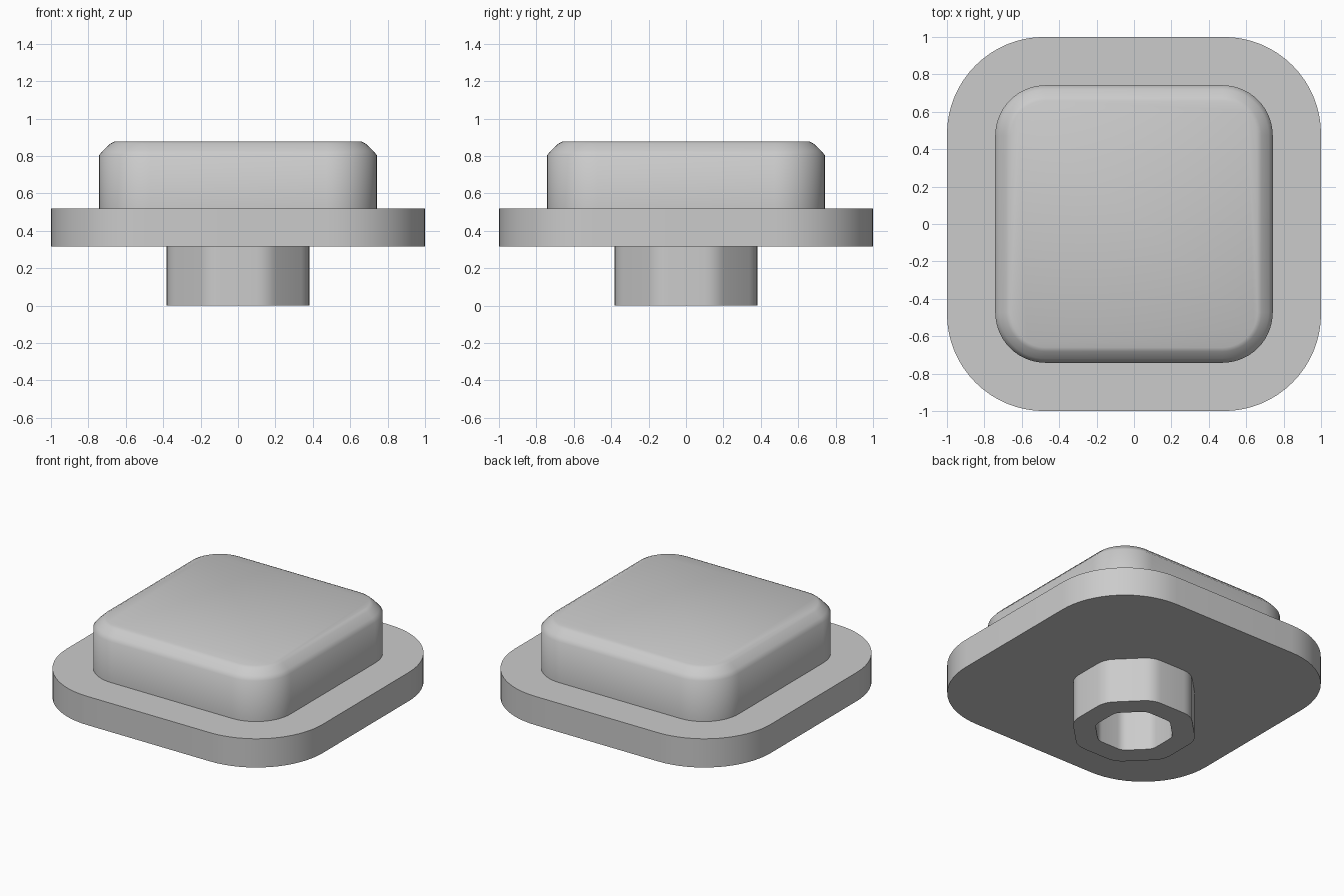
import bpy, bmesh, math

if "Cube" in bpy.data.objects:
    bpy.data.objects.remove(bpy.data.objects["Cube"])

grey = bpy.data.materials.new("plain grey")
grey.diffuse_color = (0.6, 0.6, 0.6, 1)
grey.use_nodes = True
grey.node_tree.nodes["Principled BSDF"].inputs["Base Color"].default_value = grey.diffuse_color


def rounded_ngon(n, apothem, radius, seg):
    """Outline of a regular n-gon with flats facing the axes and arced corners."""
    pts = []
    step = 2 * math.pi / n
    core = (apothem - radius) / math.cos(step / 2)
    for i in range(n):
        mid = (i + 0.5) * step
        for k in range(seg + 1):
            a = mid + step * (k / seg - 0.5)
            pts.append((core * math.cos(mid) + radius * math.cos(a),
                        core * math.sin(mid) + radius * math.sin(a)))
    return pts


def loft(name, rings, n, seg, closed=False, angle=35):
    """Skin rings of (apothem, corner radius, z); cap the ends or close the loop."""
    bm = bmesh.new()
    loops = [[bm.verts.new((x, y, z)) for x, y in rounded_ngon(n, a, r, seg)]
             for a, r, z in rings]
    pairs = list(zip(loops, loops[1:]))
    if closed:
        pairs.append((loops[-1], loops[0]))
    else:
        bm.faces.new(loops[0][::-1])
        bm.faces.new(loops[-1])
    for lo, hi in pairs:
        for i in range(len(lo)):
            j = (i + 1) % len(lo)
            bm.faces.new((lo[i], lo[j], hi[j], hi[i]))
    bmesh.ops.recalc_face_normals(bm, faces=bm.faces)
    mesh = bpy.data.meshes.new(name)
    bm.to_mesh(mesh)
    bm.free()
    mesh.materials.append(grey)
    obj = bpy.data.objects.new(name, mesh)
    bpy.context.collection.objects.link(obj)
    bpy.ops.object.select_all(action='DESELECT')
    obj.select_set(True)
    bpy.context.view_layer.objects.active = obj
    bpy.ops.object.shade_smooth_by_angle(angle=math.radians(angle))
    return obj


# Wide flange with large rounded corners
loft("flange", [(1.0, 0.52, 0.315), (1.0, 0.52, 0.518)], 4, 16)

# Raised cap with a softened top edge
loft("cap", [(0.742, 0.27, 0.518), (0.742, 0.27, 0.805), (0.72, 0.248, 0.83),
             (0.682, 0.21, 0.866), (0.66, 0.188, 0.877)], 4, 14, angle=50)

# Hollow eight-sided stem with softened corners
loft("stem", [(0.382, 0.15, 0.0), (0.382, 0.15, 0.315),
              (0.24, 0.08, 0.315), (0.24, 0.08, 0.0)], 8, 4, closed=True)
